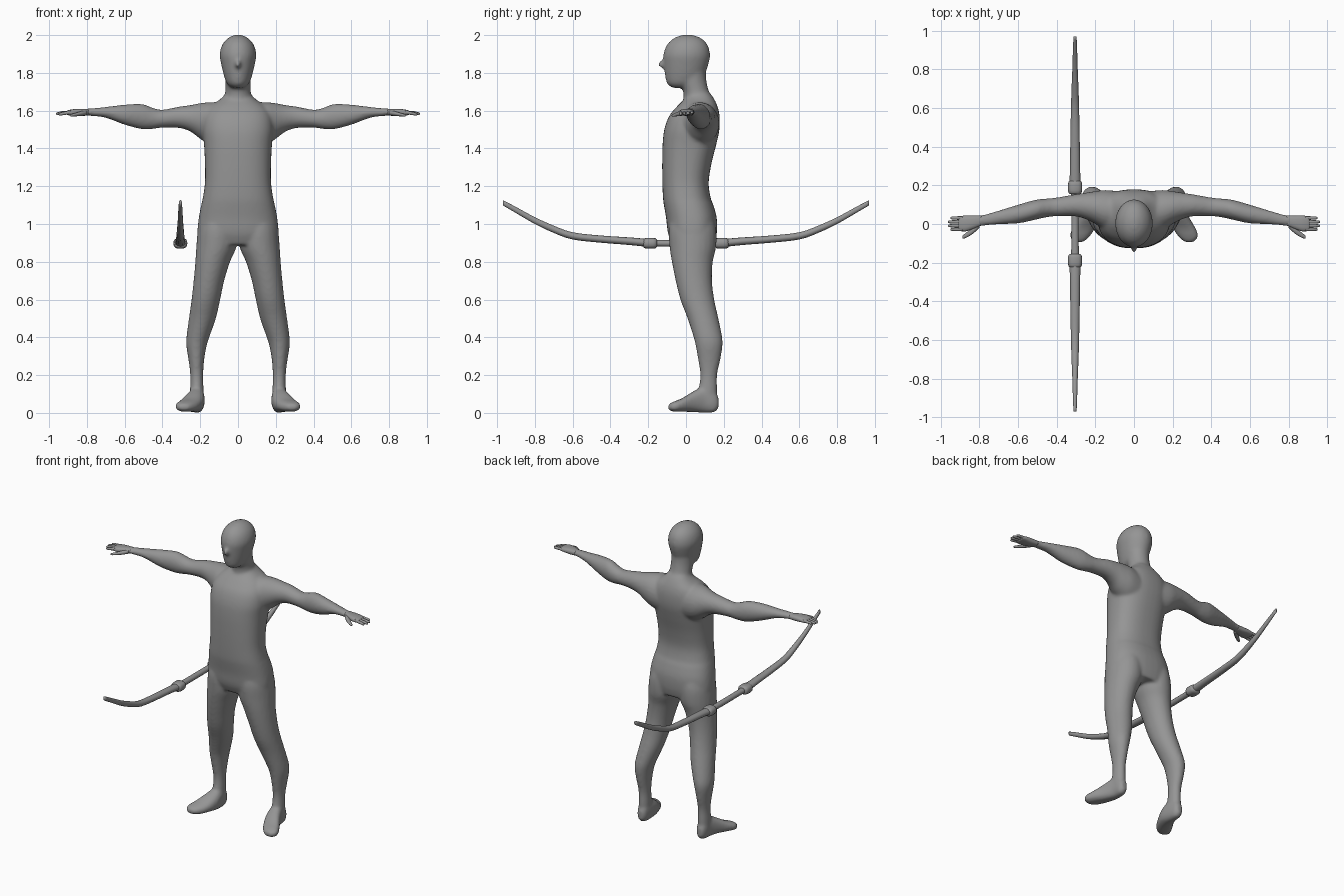
import bpy, bmesh, math
from mathutils import Vector

grey = bpy.data.materials.new("neutral grey")
grey.diffuse_color = (0.3, 0.3, 0.3, 1)


def catmull(p, steps):
    """Smoothly interpolate a list of equal-length tuples."""
    out = []
    for i in range(len(p) - 1):
        a, b, c, d = p[max(i - 1, 0)], p[i], p[i + 1], p[min(i + 2, len(p) - 1)]
        for s in range(steps):
            t = s / steps
            out.append([0.5 * (2 * q + (r - o) * t + (2 * o - 5 * q + 4 * r - u) * t * t
                        + (3 * q - o - 3 * r + u) * t ** 3) for o, q, r, u in zip(a, b, c, d)])
    return out + [list(p[-1])]


def loft(bm, axis, rings, power=2.0, sides=24, steps=4, mirror=False):
    """Rings are (position on axis, min and max of first cross axis, min and max of second)."""
    others = [k for k in range(3) if k != axis]
    for sign in ((1, -1) if mirror else (1,)):
        loops = []
        for t, a0, a1, b0, b1 in catmull(rings, steps):
            loop = []
            for i in range(sides):
                ang = 2 * math.pi * i / sides
                c, s = math.cos(ang), math.sin(ang)
                co = [0, 0, 0]
                co[axis] = t
                co[others[0]] = (a0 + a1) / 2 + (a1 - a0) / 2 * math.copysign(abs(c) ** (2 / power), c)
                co[others[1]] = (b0 + b1) / 2 + (b1 - b0) / 2 * math.copysign(abs(s) ** (2 / power), s)
                co[0] *= sign
                loop.append(bm.verts.new(co))
            loops.append(loop)
        for l0, l1 in zip(loops, loops[1:]):
            for i in range(sides):
                j = (i + 1) % sides
                bm.faces.new((l0[i], l0[j], l1[j], l1[i]))
        bm.faces.new(loops[0])
        bm.faces.new(loops[-1])


def finish(bm, name):
    bmesh.ops.recalc_face_normals(bm, faces=bm.faces)
    for f in bm.faces:
        f.smooth = True
    me = bpy.data.meshes.new(name)
    bm.to_mesh(me)
    bm.free()
    me.materials.append(grey)
    ob = bpy.data.objects.new(name, me)
    bpy.context.collection.objects.link(ob)
    return ob


body = bmesh.new()
# torso
loft(body, 2, [(0.89, -0.20, 0.20, -0.07, 0.15), (0.95, -0.215, 0.215, -0.095, 0.163),
               (1.03, -0.208, 0.208, -0.105, 0.163), (1.10, -0.195, 0.195, -0.117, 0.145),
               (1.14, -0.186, 0.186, -0.122, 0.13), (1.22, -0.175, 0.175, -0.125, 0.12),
               (1.32, -0.175, 0.175, -0.126, 0.135), (1.42, -0.18, 0.18, -0.124, 0.16),
               (1.50, -0.188, 0.188, -0.115, 0.177), (1.57, -0.18, 0.18, -0.09, 0.178),
               (1.62, -0.15, 0.15, -0.05, 0.168), (1.66, -0.095, 0.095, -0.01, 0.15),
               (1.69, -0.065, 0.065, 0.01, 0.13)], power=2.4, sides=40)
# neck
loft(body, 2, [(1.58, -0.09, 0.09, -0.03, 0.16), (1.65, -0.078, 0.078, -0.015, 0.145),
               (1.70, -0.068, 0.068, -0.015, 0.122), (1.76, -0.068, 0.068, -0.04, 0.108),
               (1.82, -0.07, 0.07, -0.04, 0.105)])
# head
loft(body, 2, [(1.72, -0.03, 0.03, -0.07, 0.03), (1.74, -0.056, 0.056, -0.098, 0.06),
               (1.78, -0.073, 0.073, -0.110, 0.095), (1.85, -0.09, 0.09, -0.118, 0.12),
               (1.90, -0.097, 0.097, -0.119, 0.127), (1.95, -0.083, 0.083, -0.10, 0.113),
               (1.985, -0.052, 0.052, -0.062, 0.078), (2.002, -0.015, 0.015, -0.015, 0.03)], sides=32)
# nose
loft(body, 1, [(-0.15, -0.006, 0.006, 1.835, 1.85), (-0.13, -0.014, 0.014, 1.826, 1.868),
               (-0.09, -0.024, 0.024, 1.815, 1.90)], sides=12)
# arms
loft(body, 0, [(0.08, -0.04, 0.17, 1.40, 1.645), (0.15, -0.03, 0.176, 1.42, 1.645),
               (0.20, 0.0, 0.17, 1.45, 1.64), (0.25, 0.025, 0.162, 1.488, 1.63),
               (0.31, 0.04, 0.153, 1.508, 1.622), (0.40, 0.04, 0.137, 1.51, 1.605),
               (0.45, 0.035, 0.132, 1.503, 1.615), (0.51, 0.022, 0.125, 1.502, 1.636),
               (0.60, 0.003, 0.10, 1.525, 1.632), (0.70, -0.002, 0.07, 1.562, 1.62),
               (0.78, -0.01, 0.048, 1.572, 1.612), (0.82, -0.015, 0.045, 1.574, 1.61)], mirror=True)
# legs
loft(body, 2, [(1.05, 0.01, 0.19, -0.08, 0.14), (0.97, 0.004, 0.212, -0.092, 0.16),
               (0.88, 0.008, 0.221, -0.087, 0.16), (0.80, 0.042, 0.226, -0.075, 0.142),
               (0.70, 0.073, 0.235, -0.055, 0.138), (0.60, 0.094, 0.246, -0.03, 0.15),
               (0.50, 0.117, 0.26, 0.008, 0.172), (0.40, 0.152, 0.273, 0.04, 0.192),
               (0.35, 0.167, 0.273, 0.052, 0.193), (0.28, 0.179, 0.262, 0.064, 0.182),
               (0.20, 0.184, 0.253, 0.075, 0.165), (0.12, 0.182, 0.254, 0.065, 0.165),
               (0.05, 0.182, 0.255, 0.05, 0.165)], mirror=True)
# feet
loft(body, 1, [(0.172, 0.20, 0.235, 0.025, 0.08), (0.15, 0.186, 0.25, 0.003, 0.12),
               (0.10, 0.178, 0.258, 0.0, 0.14), (0.04, 0.178, 0.283, 0.004, 0.115),
               (-0.02, 0.20, 0.318, 0.006, 0.078), (-0.06, 0.225, 0.333, 0.006, 0.062),
               (-0.085, 0.25, 0.32, 0.012, 0.05), (-0.095, 0.27, 0.305, 0.02, 0.04)],
     power=2.4, mirror=True)
ob = finish(body, "body")
# blend the body volumes into one skin
rm = ob.modifiers.new("blend", 'REMESH')
rm.mode, rm.voxel_size, rm.use_smooth_shade = 'VOXEL', 0.009, True
sm = ob.modifiers.new("soften", 'SMOOTH')
sm.factor, sm.iterations = 0.5, 8

# hands: palm, four fingers and a thumb on each side
hands = bmesh.new()
loft(hands, 0, [(0.79, -0.008, 0.044, 1.575, 1.608), (0.83, -0.025, 0.044, 1.572, 1.61),
                (0.87, -0.038, 0.044, 1.574, 1.608), (0.90, -0.036, 0.04, 1.576, 1.602),
                (0.908, -0.03, 0.035, 1.58, 1.597)], power=2.6, sides=16, mirror=True)
for y, tip, drop in ((0.031, 0.95, 0), (0.011, 0.963, 0.004), (-0.009, 0.963, 0.006), (-0.028, 0.95, 0.008)):
    rings = []
    for k, r in ((0, 0.0095), (0.5, 0.009), (0.88, 0.0075), (1, 0.003)):
        x = 0.885 + (tip - 0.885) * k
        z = 1.592 - drop * k - 0.004 * k
        rings.append((x, y - r, y + r, z - r, z + r))
    loft(hands, 0, rings, sides=10, steps=2, mirror=True)
loft(hands, 0, [(0.80, -0.02, 0.02, 1.576, 1.602), (0.83, -0.048, -0.01, 1.572, 1.597),
                (0.86, -0.067, -0.038, 1.57, 1.588), (0.882, -0.076, -0.056, 1.568, 1.582),
                (0.888, -0.074, -0.064, 1.571, 1.579)], sides=12, steps=3, mirror=True)
finish(hands, "hands")

# bow stave: curved limbs either side of a straight grip
BX = -0.305
half = [(0.0, 0.019, 0.897, 0.018), (0.15, 0.02, 0.898, 0.018), (0.20, 0.028, 0.9, 0.021),
        (0.30, 0.026, 0.909, 0.02), (0.45, 0.024, 0.92, 0.019), (0.60, 0.021, 0.937, 0.019),
        (0.70, 0.018, 0.972, 0.019), (0.80, 0.014, 1.018, 0.018), (0.90, 0.011, 1.074, 0.016),
        (0.97, 0.008, 1.113, 0.014)]
path = [(-y, w, z, h) for y, w, z, h in reversed(half[1:])] + half
bow = bmesh.new()
loft(bow, 1, [(y, BX - w, BX + w, z - h, z + h) for y, w, z, h in path], sides=12, steps=3)
finish(bow, "bow_stave")

# collars at both ends of the grip
for side, name in ((-1, "front_collar"), (1, "back_collar")):
    bm = bmesh.new()
    rings = []
    for d, r in ((-0.036, 0.022), (-0.028, 0.034), (0, 0.037), (0.028, 0.034), (0.036, 0.022)):
        h = r * 0.78
        rings.append((side * 0.19 + d, BX - r, BX + r, 0.898 - h, 0.898 + h))
    loft(bm, 1, rings, power=2.6, sides=16, steps=2)
    finish(bm, name)
